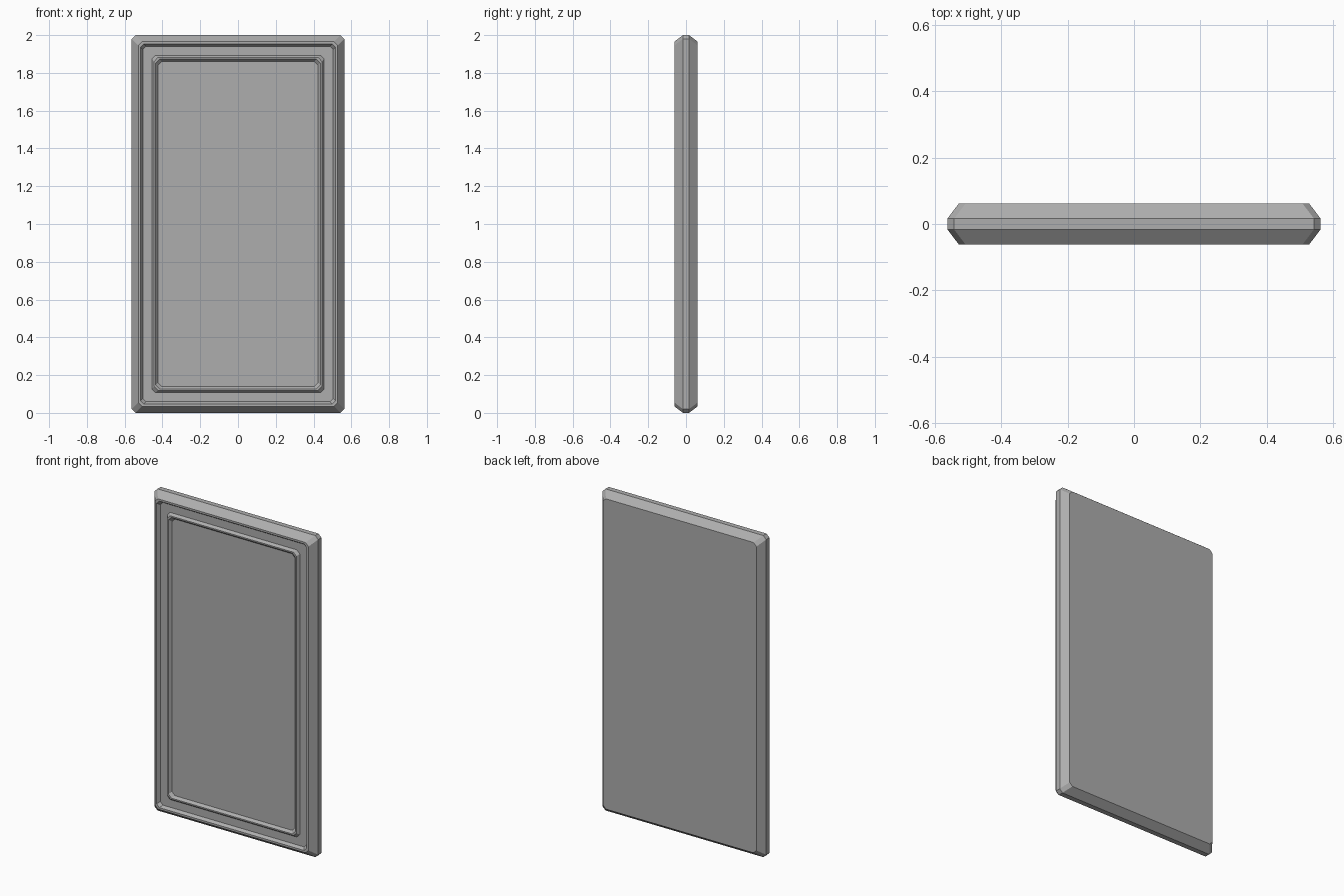
import bpy, bmesh

if "Cube" in bpy.data.objects:
    bpy.data.objects.remove(bpy.data.objects["Cube"])

HALF_W, HALF_H = 0.563, 1.0

# One flat colour for the whole panel
mat = bpy.data.materials.new("mid grey")
mat.diffuse_color = (0.42, 0.42, 0.42, 1)
mat.use_nodes = True
mat.node_tree.nodes["Principled BSDF"].inputs["Base Color"].default_value = mat.diffuse_color


def ring(bm, inset, y, cut):
    """Rectangle with clipped corners, inset from the outline, at depth y."""
    w, h = HALF_W - inset, HALF_H - inset
    pts = [(w, h - cut), (w - cut, h), (-w + cut, h), (-w, h - cut),
           (-w, -h + cut), (-w + cut, -h), (w - cut, -h), (w, -h + cut)]
    return [bm.verts.new((x, y, z + HALF_H)) for x, z in pts]


# Profile from back face, around the edge, to the front centre: inset, y, corner cut
profile = [
    (0.035, 0.062, 0.02),    # back face
    (0.0, 0.016, 0.02),      # edge
    (0.0, -0.016, 0.02),
    (0.035, -0.062, 0.02),   # outer lip
    (0.047, -0.062, 0.018),
    (0.059, -0.044, 0.018),  # flat border
    (0.107, -0.044, 0.02),
    (0.119, -0.060, 0.02),   # moulding ridge
    (0.127, -0.060, 0.02),
    (0.140, -0.044, 0.02),   # centre panel
]

bm = bmesh.new()
rings = [ring(bm, *p) for p in profile]
bm.faces.new(rings[0])
bm.faces.new(rings[-1])
for a, b in zip(rings, rings[1:]):
    for i in range(8):
        j = (i + 1) % 8
        bm.faces.new((a[i], a[j], b[j], b[i]))
bmesh.ops.recalc_face_normals(bm, faces=bm.faces)

me = bpy.data.meshes.new("door_panel")
bm.to_mesh(me)
bm.free()
me.materials.append(mat)
bpy.context.collection.objects.link(bpy.data.objects.new("door_panel", me))
